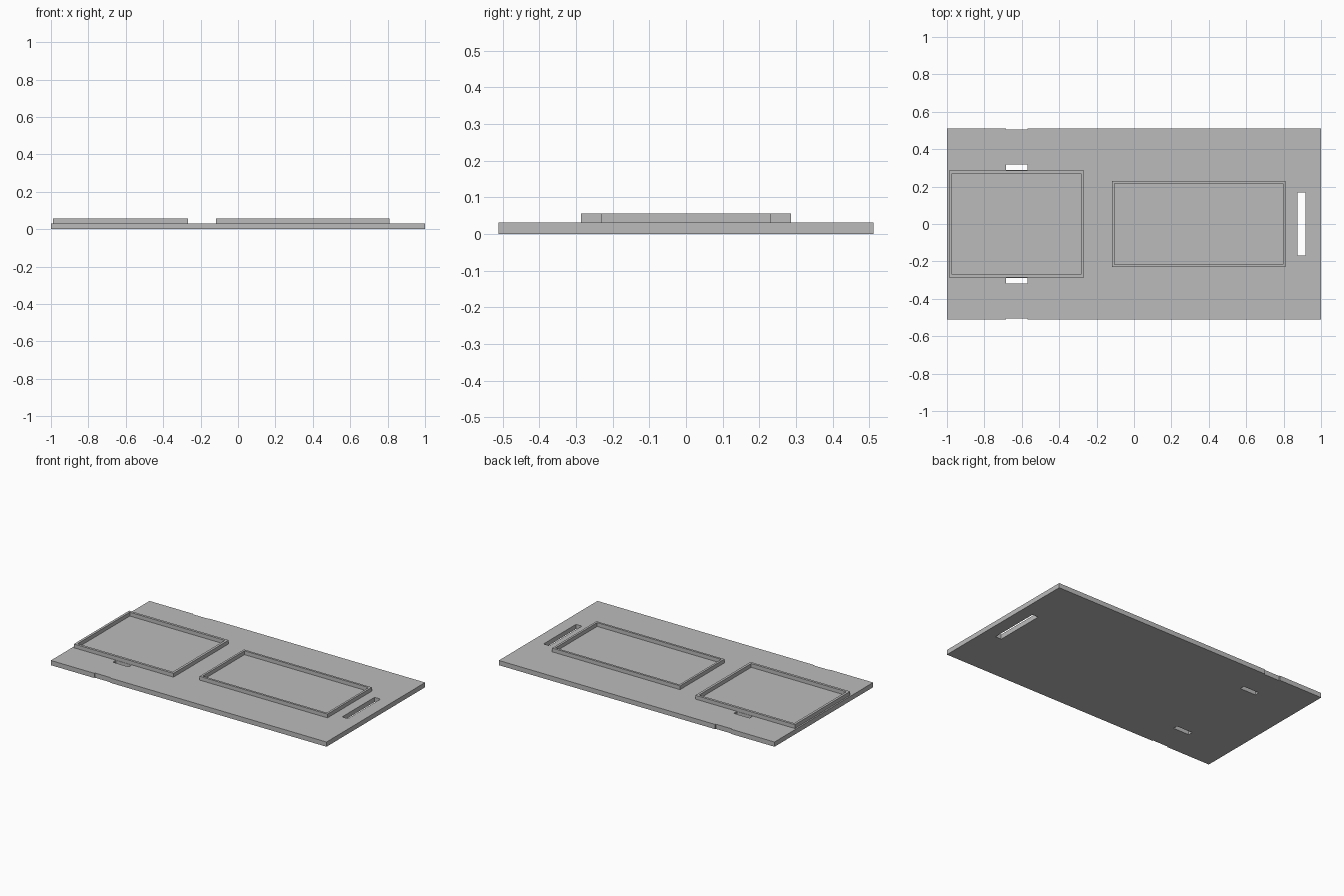
import bpy, bmesh

if "Cube" in bpy.data.objects:
    bpy.data.objects.remove(bpy.data.objects["Cube"])

PLATE_TOP = 0.031
FRAME_TOP = 0.056

grey = bpy.data.materials.new("plain grey")
grey.diffuse_color = (0.5, 0.5, 0.5, 1)
grey.use_nodes = True
grey.node_tree.nodes["Principled BSDF"].inputs["Base Color"].default_value = grey.diffuse_color


def box(name, x0, x1, y0, y1, z0, z1):
    bm = bmesh.new()
    bmesh.ops.create_cube(bm, size=1)
    for v in bm.verts:
        v.co = (x1 if v.co.x > 0 else x0,
                y1 if v.co.y > 0 else y0,
                z1 if v.co.z > 0 else z0)
    mesh = bpy.data.meshes.new(name)
    bm.to_mesh(mesh)
    bm.free()
    mesh.materials.append(grey)
    obj = bpy.data.objects.new(name, mesh)
    bpy.context.collection.objects.link(obj)
    return obj


def cut(target, name, *bounds):
    cutter = box(name, *bounds)
    cutter.hide_render = True
    cutter.hide_viewport = True
    cutter.display_type = 'WIRE'
    mod = target.modifiers.new(name, 'BOOLEAN')
    mod.operation = 'DIFFERENCE'
    mod.solver = 'EXACT'
    mod.object = cutter


def frame(name, x0, x1, y, wall):
    # Raised rectangular rim: a flat ring extruded upwards
    bm = bmesh.new()
    rings = []
    for z in (PLATE_TOP, FRAME_TOP):
        for w in (0, wall):
            a, b, h = x0 + w, x1 - w, y - w
            rings.append([bm.verts.new((px, py, z)) for px, py in
                          ((a, -h), (b, -h), (b, h), (a, h))])
    low_out, low_in, top_out, top_in = rings
    for r, s in ((low_out, top_out), (top_out, top_in),
                 (top_in, low_in), (low_in, low_out)):
        for i in range(4):
            j = (i + 1) % 4
            bm.faces.new((r[i], r[j], s[j], s[i]))
    bmesh.ops.recalc_face_normals(bm, faces=bm.faces)
    mesh = bpy.data.meshes.new(name)
    bm.to_mesh(mesh)
    bm.free()
    mesh.materials.append(grey)
    bpy.context.collection.objects.link(bpy.data.objects.new(name, mesh))


# Base plate with strap slots, edge notches and an end slot
plate = box("base_plate", -1, 1, -0.511, 0.511, 0, PLATE_TOP)
for side, label in ((-1, "front"), (1, "back")):
    for part, inner, outer in (("slot", 0.288, 0.319), ("notch", 0.505, 0.6)):
        y0, y1 = sorted((side * inner, side * outer))
        cut(plate, f"{label}_{part}_cutter", -0.685, -0.57, y0, y1, -0.1, 0.1)
cut(plate, "end_slot_cutter", 0.873, 0.916, -0.168, 0.168, -0.1, 0.1)

# Raised rims
frame("wide_rim", -0.99, -0.268, 0.286, 0.016)
frame("long_rim", -0.118, 0.81, 0.23, 0.014)
